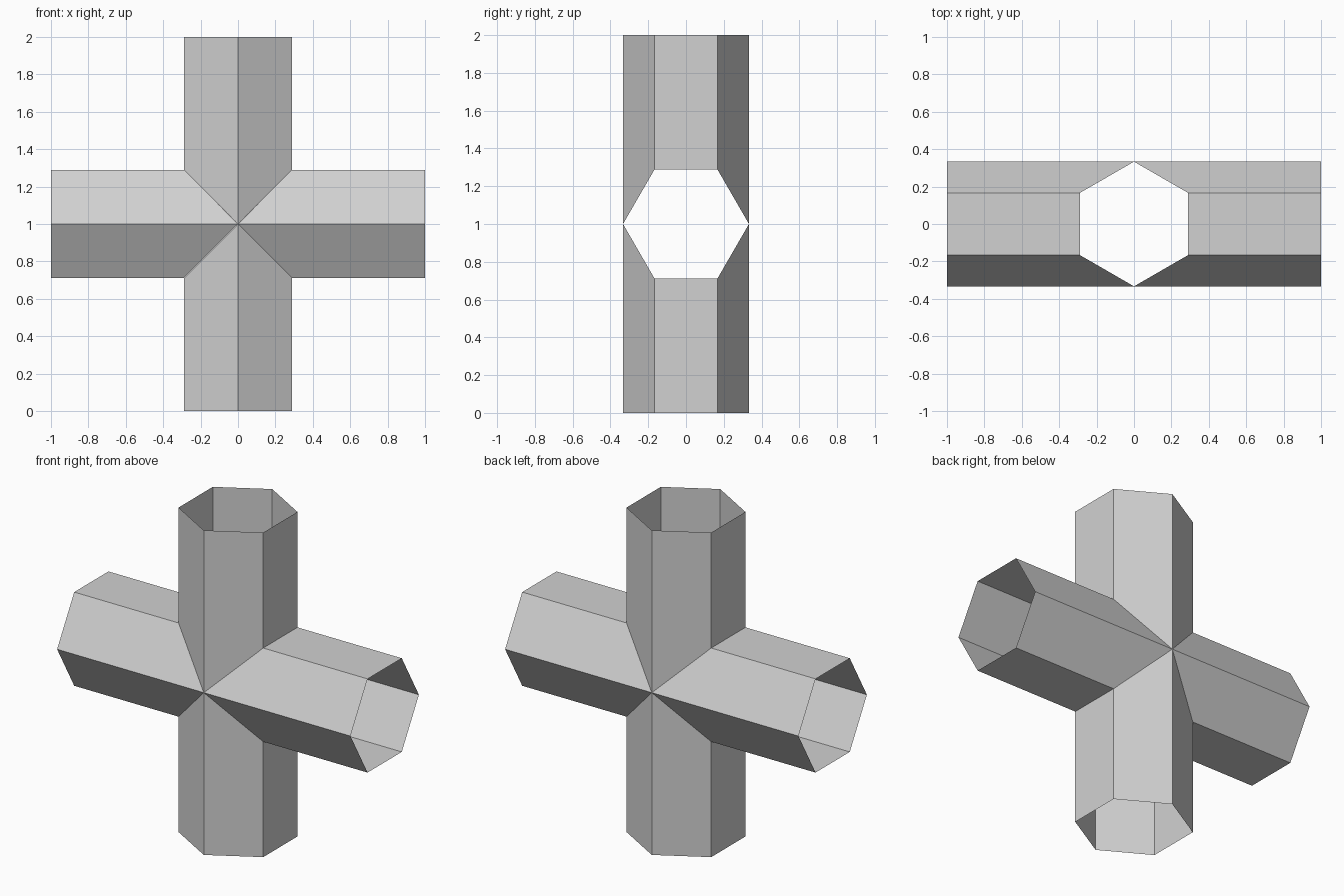
import bpy
import bmesh
from math import cos, sin, pi
from mathutils import Matrix, Vector

# Remove the default cube
cube = bpy.data.objects.get("Cube")
if cube:
    bpy.data.objects.remove(cube, do_unlink=True)

RADIUS = 1 / 3   # hexagon corner radius, corners at front and back
SIDES = 6
REACH = 1.0      # arm length from the crossing

grey = bpy.data.materials.new("light_grey")
grey.use_nodes = True
colour = (0.64, 0.64, 0.64, 1)
grey.diffuse_color = colour
grey.node_tree.nodes["Principled BSDF"].inputs["Base Color"].default_value = colour


def tube_arm(name, angle):
    """Open hexagonal tube, mitred at the crossing, turned about the y axis."""
    bm = bmesh.new()
    inner, outer = [], []
    for i in range(SIDES):
        a = 2 * pi * i / SIDES
        side, depth = RADIUS * sin(a), -RADIUS * cos(a)
        inner.append(bm.verts.new((side, depth, abs(side))))
        outer.append(bm.verts.new((side, depth, REACH)))
    for i in range(SIDES):
        j = (i + 1) % SIDES
        bm.faces.new((inner[i], inner[j], outer[j], outer[i]))
    turn = Matrix.Rotation(angle, 4, "Y")
    bmesh.ops.transform(bm, matrix=Matrix.Translation(Vector((0, 0, REACH))) @ turn,
                        verts=bm.verts)
    mesh = bpy.data.meshes.new(name)
    bm.to_mesh(mesh)
    bm.free()
    mesh.materials.append(grey)
    obj = bpy.data.objects.new(name, mesh)
    bpy.context.collection.objects.link(obj)


# Four arms of the cross
for k, name in enumerate(("upper_tube", "left_tube", "lower_tube", "right_tube")):
    tube_arm(name, k * pi / 2)
